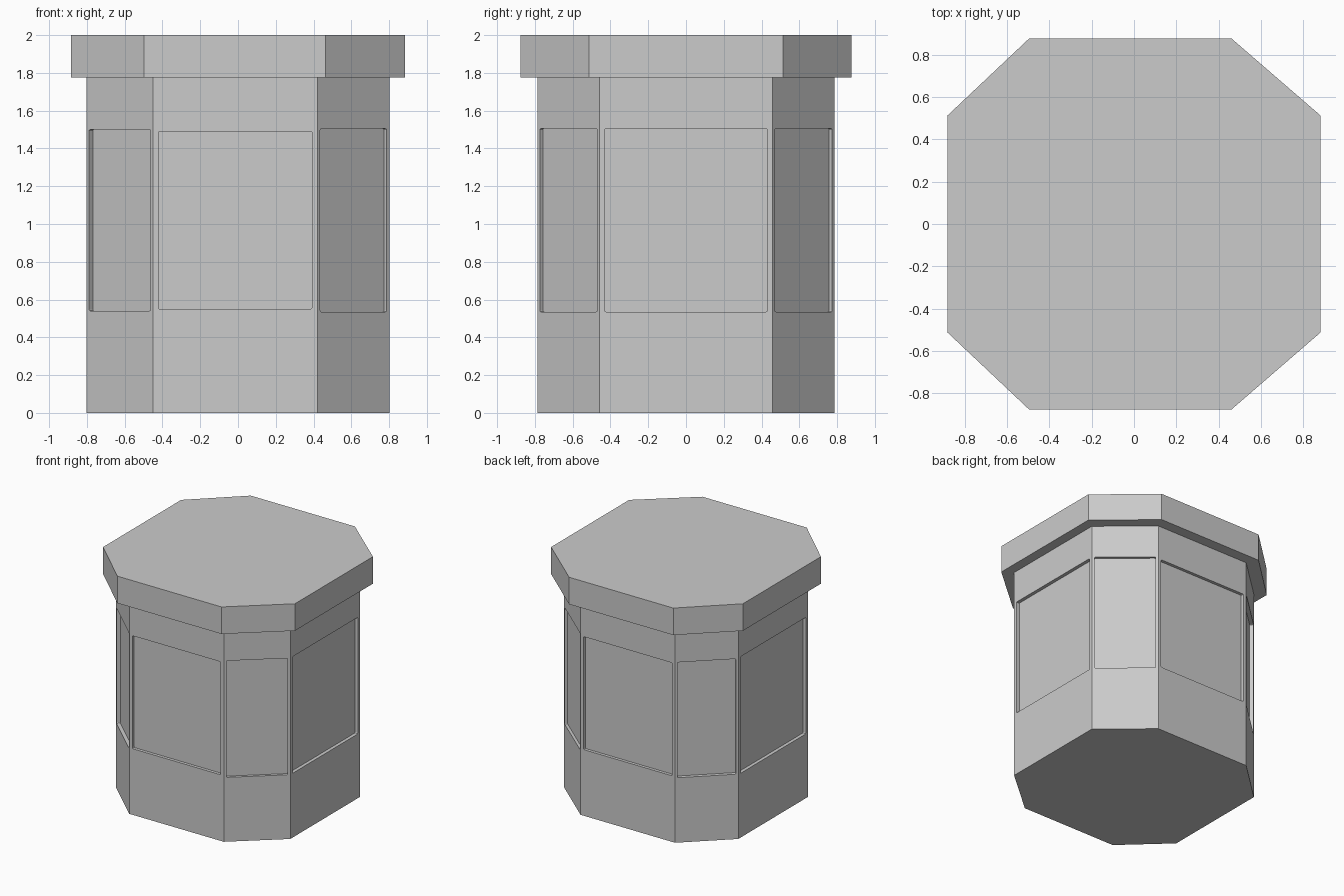
import bpy, bmesh
from mathutils import Vector, Matrix

if "Cube" in bpy.data.objects:
    bpy.data.objects.remove(bpy.data.objects["Cube"])


def obj_from_bm(name, bm):
    bmesh.ops.recalc_face_normals(bm, faces=bm.faces[:])
    me = bpy.data.meshes.new(name)
    bm.to_mesh(me)
    bm.free()
    ob = bpy.data.objects.new(name, me)
    bpy.context.collection.objects.link(ob)
    return ob


def octagon(x, y, xl, xr, yc):
    # counter-clockwise, starting with the front side
    return [(xl, -y), (xr, -y), (x, -yc), (x, yc),
            (xr, y), (xl, y), (-x, yc), (-x, -yc)]


def prism(name, pts, z0, z1):
    bm = bmesh.new()
    base = bm.faces.new([bm.verts.new((px, py, z0)) for px, py in pts])
    ext = bmesh.ops.extrude_face_region(bm, geom=[base], use_keep_orig=True)
    top = [g for g in ext["geom"] if isinstance(g, bmesh.types.BMVert)]
    bmesh.ops.translate(bm, verts=top, vec=(0, 0, z1 - z0))
    return obj_from_bm(name, bm)


# Main body and overhanging slab on top
body_pts = octagon(0.802, 0.787, -0.45, 0.42, 0.458)
body = prism("body", body_pts, 0, 1.775)
prism("roof_slab", octagon(0.883, 0.877, -0.497, 0.462, 0.513), 1.775, 2.0)

# One shallow rounded panel recess per side: margin, bottom, top, depth
front = (0.028, 0.55, 1.49, 0.025)
side = (0.028, 0.535, 1.505, 0.028)
right_diag = (0.02, 0.535, 1.505, 0.022)
left_diag = (0.018, 0.54, 1.50, 0.03)
panels = [front, right_diag, side, right_diag, front, left_diag, side, left_diag]

cut = bmesh.new()
for i, (margin, z0, z1, depth) in enumerate(panels):
    a, b = Vector(body_pts[i]), Vector(body_pts[(i + 1) % 8])
    along = (b - a).normalized()
    normal = Vector((along.y, -along.x, 0))
    mid = (a + b) / 2
    out = 0.03
    rot = Matrix((along.to_3d(), normal, (0, 0, 1))).transposed().to_4x4()
    pos = Vector((mid.x, mid.y, (z0 + z1) / 2)) + normal * (out - depth) / 2
    size = Matrix.Diagonal(((b - a).length - 2 * margin, out + depth, z1 - z0, 1))
    box = bmesh.ops.create_cube(cut, size=1, matrix=Matrix.Translation(pos) @ rot @ size)
    edges = {e for v in box["verts"] for e in v.link_edges
             if abs((e.verts[0].co - e.verts[1].co).normalized().dot(normal)) > 0.99}
    bmesh.ops.bevel(cut, geom=list(edges), offset=0.008, segments=2,
                    profile=0.5, affect='EDGES')
cutter = obj_from_bm("panel_cutter", cut)

# Cut the recesses, bake the result and drop the helper
mod = body.modifiers.new("panels", 'BOOLEAN')
mod.object = cutter
mod.operation = 'DIFFERENCE'
mod.solver = 'EXACT'
bpy.context.view_layer.objects.active = body
bpy.ops.object.modifier_apply(modifier=mod.name)
bpy.data.objects.remove(cutter)
